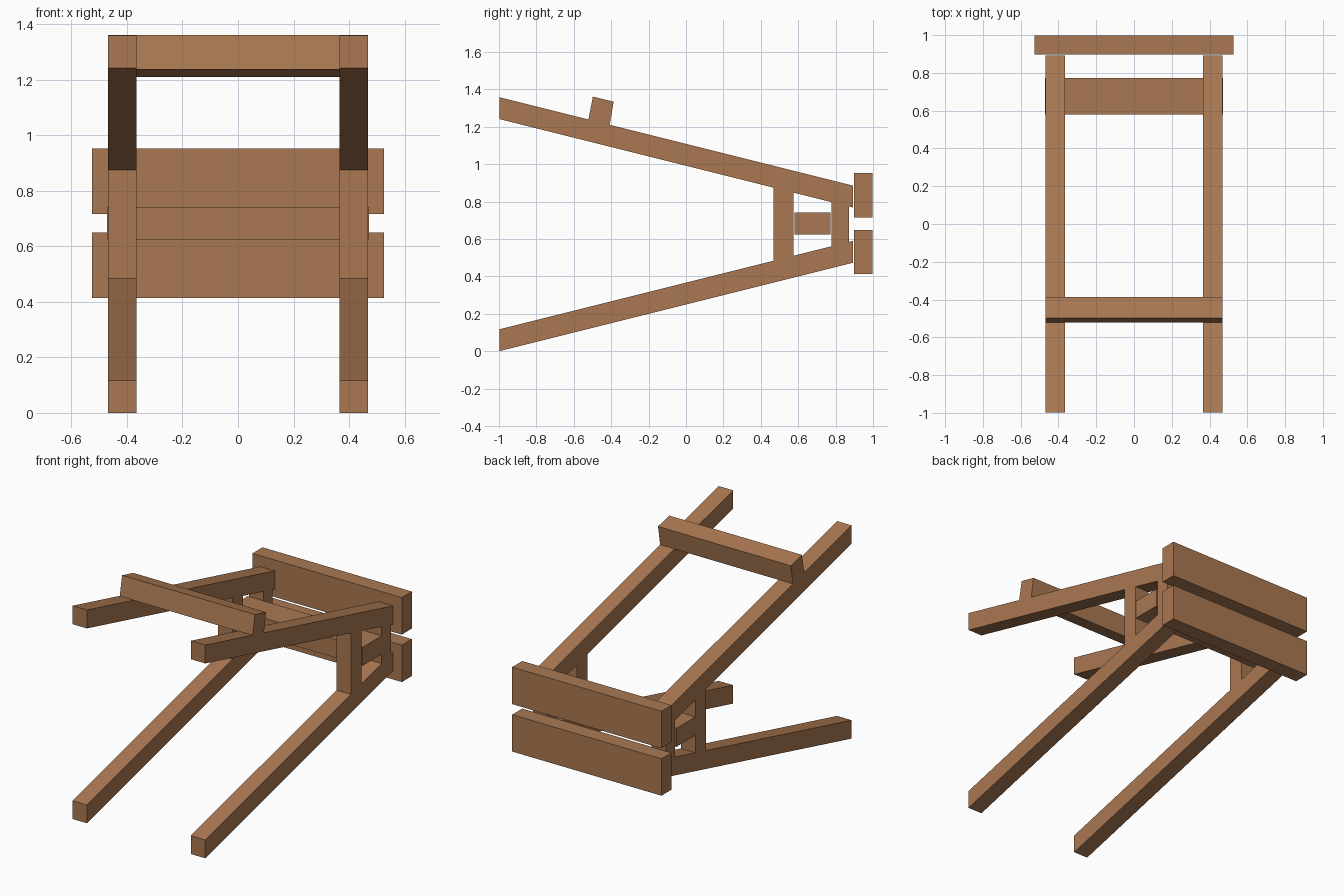
import bpy

if "Cube" in bpy.data.objects:
    bpy.data.objects.remove(bpy.data.objects["Cube"])

wood = bpy.data.materials.new("wood")
wood.diffuse_color = (0.40, 0.19, 0.085, 1)
wood.use_nodes = True
wood.node_tree.nodes["Principled BSDF"].inputs["Base Color"].default_value = wood.diffuse_color


def extrude_x(name, profile, x0, x1):
    """Extrude a (y, z) profile, listed counter-clockwise seen from +x, along x."""
    n = len(profile)
    verts = [(x, y, z) for x in (x0, x1) for y, z in profile]
    faces = [tuple(reversed(range(n))), tuple(range(n, 2 * n))]
    faces += [(i, (i + 1) % n, n + (i + 1) % n, n + i) for i in range(n)]
    mesh = bpy.data.meshes.new(name)
    mesh.from_pydata(verts, [], faces)
    mesh.materials.append(wood)
    obj = bpy.data.objects.new(name, mesh)
    bpy.context.collection.objects.link(obj)
    return obj


def rect(y0, y1, z0, z1):
    return [(y0, z0), (y1, z0), (y1, z1), (y0, z1)]


# Sloping rails are mirrored about the mid height
SLOPE, FRONT, BACK, MID, THICK = 0.25, -0.998, 0.893, 0.679, 0.117


def low_bottom(y):
    return SLOPE * (y - FRONT)


def low_top(y):
    return low_bottom(y) + THICK


def flip(z):
    return 2 * MID - z


def post(y0, y1):
    # ends follow the slopes of the two rails
    return [(y0, low_top(y0)), (y1, low_top(y1)),
            (y1, flip(low_top(y1))), (y0, flip(low_top(y0)))]


lower = [(FRONT, low_bottom(FRONT)), (BACK, low_bottom(BACK)),
         (BACK, low_top(BACK)), (FRONT, low_top(FRONT))]
upper = [(y, flip(z)) for y, z in reversed(lower)]

# Side frames
for side, x0, x1 in (("left", -0.468, -0.366), ("right", 0.366, 0.468)):
    extrude_x(side + "_lower_rail", lower, x0, x1)
    extrude_x(side + "_upper_rail", upper, x0, x1)
    extrude_x(side + "_front_post", post(0.468, 0.574), x0, x1)
    extrude_x(side + "_back_post", post(0.778, 0.872), x0, x1)

# Crossing boards
extrude_x("middle_board", rect(0.58, 0.772, 0.624, 0.742), -0.472, 0.472)
extrude_x("upper_plank", rect(0.897, 0.998, 0.716, 0.952), -0.526, 0.526)
extrude_x("lower_plank", rect(0.897, 0.998, 0.414, 0.649), -0.526, 0.526)

# Tilted crossbar resting on the upper rails
extrude_x("crossbar", [(-0.522, 1.237), (-0.408, 1.209),
                       (-0.387, 1.334), (-0.498, 1.361)], -0.468, 0.468)
